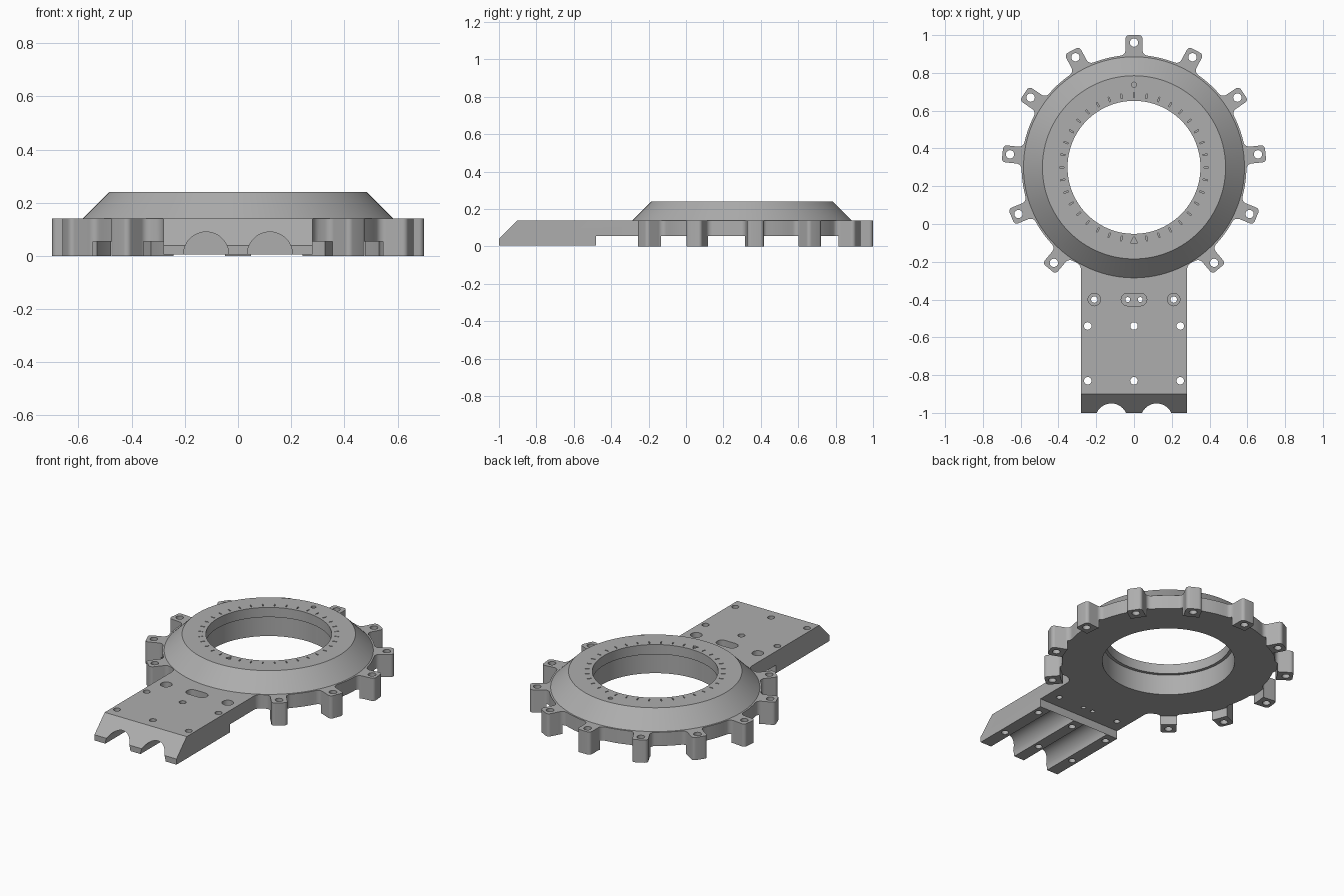
import bpy, bmesh
from math import sin, cos, pi, radians, tan
from mathutils import Vector, Matrix

if "Cube" in bpy.data.objects:
    bpy.data.objects.remove(bpy.data.objects["Cube"], do_unlink=True)

grey = bpy.data.materials.new("mid grey")
grey.use_nodes = True
grey.diffuse_color = (0.42, 0.42, 0.42, 1)
grey.node_tree.nodes["Principled BSDF"].inputs["Base Color"].default_value = grey.diffuse_color

CY = 0.30                 # ring centre in y
TOP, UNDER = 0.14, 0.055  # flange top and underside
WALL = 0.595              # flange radius
lug_angles = [radians(-50 + 28 * i) for i in range(11)]


def polar(r, a, t=0):
    """Point at radius r and angle a about the ring centre, shifted sideways by t."""
    return Vector((r * cos(a) - t * sin(a), CY + r * sin(a) + t * cos(a)))


def rounded(corners, steps=6):
    """Closed 2D outline whose corners (point, radius) become arcs."""
    out = []
    for i, (p, r) in enumerate(corners):
        if r == 0:
            out.append(p)
            continue
        u = (corners[i - 1][0] - p).normalized()
        v = (corners[(i + 1) % len(corners)][0] - p).normalized()
        half = u.angle(v) / 2
        centre = p + (u + v).normalized() * r / sin(half)
        a = p + u * r / tan(half) - centre
        b = p + v * r / tan(half) - centre
        sweep = a.angle_signed(b)
        for k in range(steps + 1):
            t = -sweep * k / steps
            out.append(centre + Matrix.Rotation(t, 2) @ a)
    return out


def prism(bm, outline, z0, z1):
    face = bm.faces.new([bm.verts.new((p[0], p[1], z0)) for p in outline])
    ext = bmesh.ops.extrude_face_region(bm, geom=[face])["geom"]
    verts = [g for g in ext if isinstance(g, bmesh.types.BMVert)]
    bmesh.ops.translate(bm, verts=verts, vec=(0, 0, z1 - z0))


def circle(x, y, r, n=20):
    return [(x + r * cos(2 * pi * i / n), y + r * sin(2 * pi * i / n)) for i in range(n)]


def slot(x, y, half, r, n=10):
    arc = [pi * i / n - pi / 2 for i in range(n + 1)]
    right = [(x + half + r * cos(a), y + r * sin(a)) for a in arc]
    return right + [(x - half - r * cos(a), y - r * sin(a)) for a in arc]


def rect(x0, x1, y0, y1):
    return [(x0, y0), (x1, y0), (x1, y1), (x0, y1)]


def finish(bm, name):
    bmesh.ops.recalc_face_normals(bm, faces=bm.faces)
    mesh = bpy.data.meshes.new(name)
    bm.to_mesh(mesh)
    bm.free()
    mesh.materials.append(grey)
    ob = bpy.data.objects.new(name, mesh)
    bpy.context.collection.objects.link(ob)
    return ob


def prisms(name, parts):
    bm = bmesh.new()
    for outline, z0, z1 in parts:
        prism(bm, outline, z0, z1)
    return finish(bm, name)


def combine(target, tool, operation="DIFFERENCE"):
    mod = target.modifiers.new("combine", "BOOLEAN")
    mod.operation, mod.object, mod.solver = operation, tool, "EXACT"
    bpy.context.view_layer.objects.active = target
    bpy.ops.object.modifier_apply(modifier=mod.name)
    bpy.data.objects.remove(tool, do_unlink=True)


# Body outline: arm, then lugs with arcs of the flange between them
corners = [(Vector((-0.28, -1)), 0), (Vector((0.28, -1)), 0), (Vector((0.28, -0.215)), 0.045)]
for a in lug_angles:
    corners += [(polar(WALL, a, -0.045), 0.03), (polar(0.70, a, -0.045), 0.02),
                (polar(0.70, a, 0.045), 0.02), (polar(WALL, a, 0.045), 0.03)]
    if a != lug_angles[-1]:
        corners += [(polar(WALL, a + radians(d)), 0) for d in range(9, 20, 2)]
corners.append((Vector((-0.28, -0.215)), 0.045))

bm = bmesh.new()
prism(bm, rounded(corners), 0, TOP)
# Sloped nose of the arm
cut = bmesh.ops.bisect_plane(bm, geom=bm.verts[:] + bm.edges[:] + bm.faces[:],
                             plane_co=(0, -0.9, TOP), plane_no=(0, -1, 1), clear_outer=True)
edges = [e for e in cut["geom_cut"] if isinstance(e, bmesh.types.BMEdge)]
bmesh.ops.holes_fill(bm, edges=[e for e in bm.edges if e.is_boundary] or edges)
body = finish(bm, "mounting_ring")

# Sloped collar
bm = bmesh.new()
rings = []
for r, z in ((0.585, 0.10), (0.585, TOP), (0.485, 0.24)):
    rings.append([bm.verts.new((x, y, z)) for x, y in circle(0, CY, r, 128)])
for lo, hi in zip(rings, rings[1:]):
    for i in range(128):
        j = (i + 1) % 128
        bm.faces.new((lo[i], lo[j], hi[j], hi[i]))
bm.faces.new(rings[0])
bm.faces.new(rings[-1])
combine(body, finish(bm, "collar"), "UNION")

# Underside relief leaving lug feet and the arm block
combine(body, prisms("ring_relief", [(circle(0, CY, 0.61, 128), -0.1, UNDER)]))
combine(body, prisms("arm_relief", [(rect(-0.3, 0.3, -0.48, 0), -0.1, UNDER)]))
combine(body, prisms("block_relief", [(rect(-0.3, 0.3, -1.1, -0.47), -0.1, 0.005)]))

# Stepped bore
combine(body, prisms("lower_bore", [(circle(0, CY, 0.37, 128), -0.1, 0.18)]))
combine(body, prisms("upper_bore", [(circle(0, CY, 0.352, 128), 0.1, 0.4)]))

# Two round channels under the arm
bm = bmesh.new()
for x in (-0.12, 0.12):
    place = Matrix.Translation((x, -0.79, 0.005)) @ Matrix.Rotation(pi / 2, 4, "X")
    bmesh.ops.create_cone(bm, cap_ends=True, segments=48, radius1=0.085,
                          radius2=0.085, depth=0.62, matrix=place)
combine(body, finish(bm, "channels"))

# Recesses on the arm
recesses = [(circle(x, -0.40, 0.033, 28), 0.09, 0.3) for x in (-0.21, 0.21)]
recesses.append((slot(0, -0.40, 0.035, 0.033), 0.09, 0.3))
combine(body, prisms("recesses", recesses))

# Screw holes in lugs and arm, and a small blind hole in the collar
holes = [circle(*polar(0.66, a), 0.022) for a in lug_angles]
holes += [circle(x, y, 0.02) for x in (-0.245, 0, 0.245) for y in (-0.54, -0.83)]
holes += [circle(x, -0.40, 0.017) for x in (-0.21, 0.21)]
holes += [circle(x, -0.40, 0.013) for x in (-0.033, 0.033)]
parts = [(h, -0.1, 0.3) for h in holes] + [(circle(0, 0.737, 0.014), 0.18, 0.3)]
combine(body, prisms("screw_holes", parts))

# Engraved scale ticks and pointer around the bore
ticks = []
for i in range(36):
    a = 2 * pi * i / 36 - pi / 2
    if i == 0:
        mark = [polar(0.365, a), polar(0.40, a, 0.018), polar(0.40, a, -0.018)]
    else:
        mark = [polar(r, a, t) for r, t in ((0.37, -0.003), (0.395, -0.003),
                                            (0.395, 0.003), (0.37, 0.003))]
    ticks.append((mark, 0.23, 0.3))
combine(body, prisms("scale_ticks", ticks))

bpy.ops.object.select_all(action="DESELECT")
body.select_set(True)
bpy.context.view_layer.objects.active = body
bpy.ops.object.shade_smooth_by_angle(angle=radians(30))
